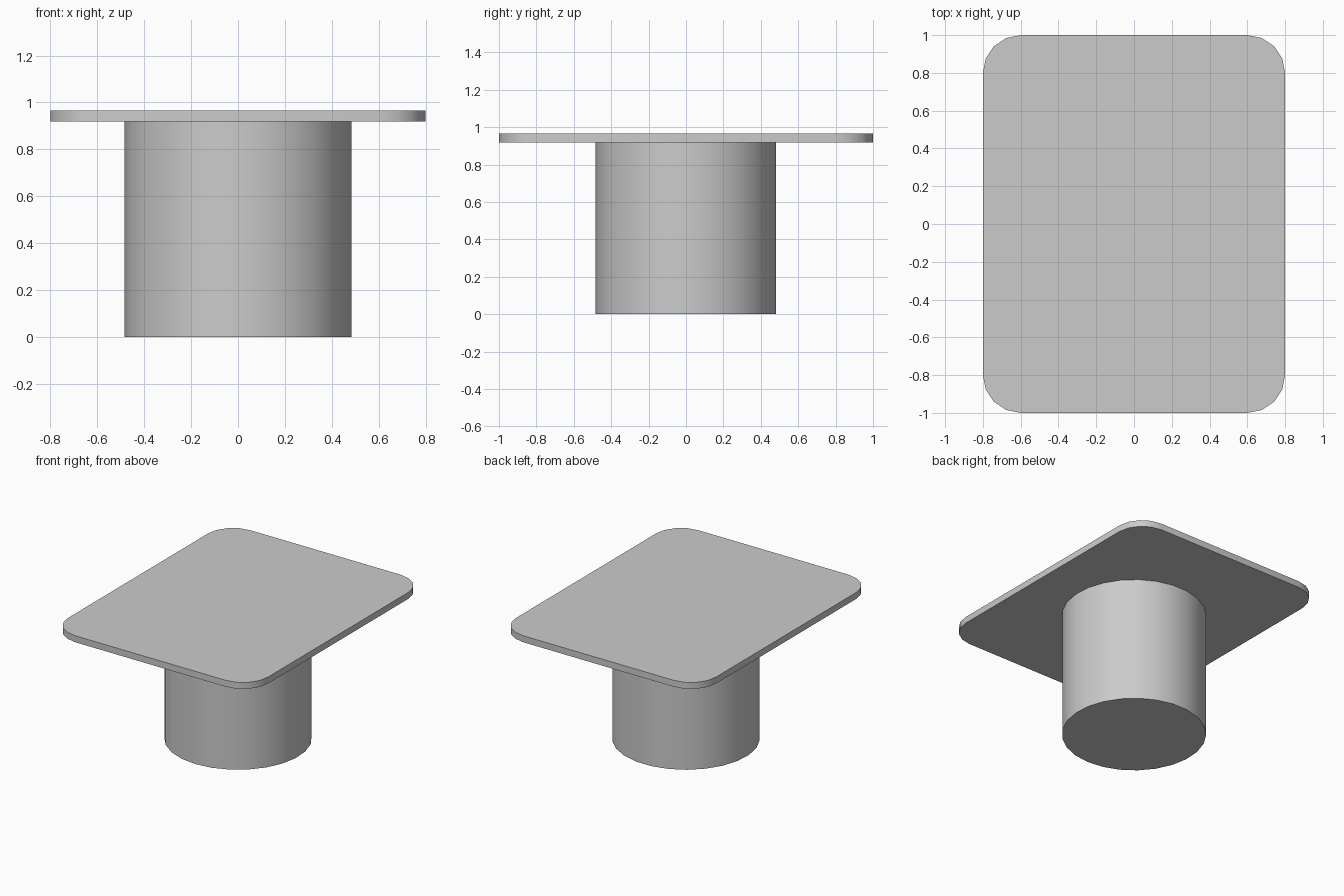
import bpy
import bmesh
from math import cos, sin, pi, radians

default = bpy.data.objects.get("Cube")
if default:
    bpy.data.objects.remove(default, do_unlink=True)

grey = bpy.data.materials.new("plain grey")
grey.use_nodes = True
colour = (0.6, 0.6, 0.6, 1)
grey.diffuse_color = colour
grey.node_tree.nodes["Principled BSDF"].inputs["Base Color"].default_value = colour


def prism(name, outline, bottom, top):
    """Extrude a flat outline into a solid with smooth walls and sharp rims."""
    bm = bmesh.new()
    face = bm.faces.new([bm.verts.new((x, y, bottom)) for x, y in outline])
    result = bmesh.ops.extrude_face_region(bm, geom=[face], use_keep_orig=True)
    raised = [v for v in result["geom"] if isinstance(v, bmesh.types.BMVert)]
    bmesh.ops.translate(bm, verts=raised, vec=(0, 0, top - bottom))
    bmesh.ops.recalc_face_normals(bm, faces=bm.faces)
    mesh = bpy.data.meshes.new(name)
    bm.to_mesh(mesh)
    bm.free()
    mesh.materials.append(grey)
    obj = bpy.data.objects.new(name, mesh)
    bpy.context.collection.objects.link(obj)
    bpy.ops.object.select_all(action="DESELECT")
    obj.select_set(True)
    bpy.context.view_layer.objects.active = obj
    bpy.ops.object.shade_smooth_by_angle(angle=radians(30))
    return obj


# Round pedestal with one vertex towards the front
sides, radius, joint = 25, 0.484, 0.918
angles = [2 * pi * i / sides - pi / 2 for i in range(sides)]
prism("pedestal", [(radius * cos(a), radius * sin(a)) for a in angles], 0, joint)

# Rounded rectangular table top
corner, steps = 0.2, 4
outline = []
for quarter, (sx, sy) in enumerate([(1, 1), (-1, 1), (-1, -1), (1, -1)]):
    for i in range(steps + 1):
        a = (quarter + i / steps) * pi / 2
        outline.append((sx * (0.8 - corner) + corner * cos(a),
                        sy * (1 - corner) + corner * sin(a)))
prism("table_top", outline, joint, 0.965)
